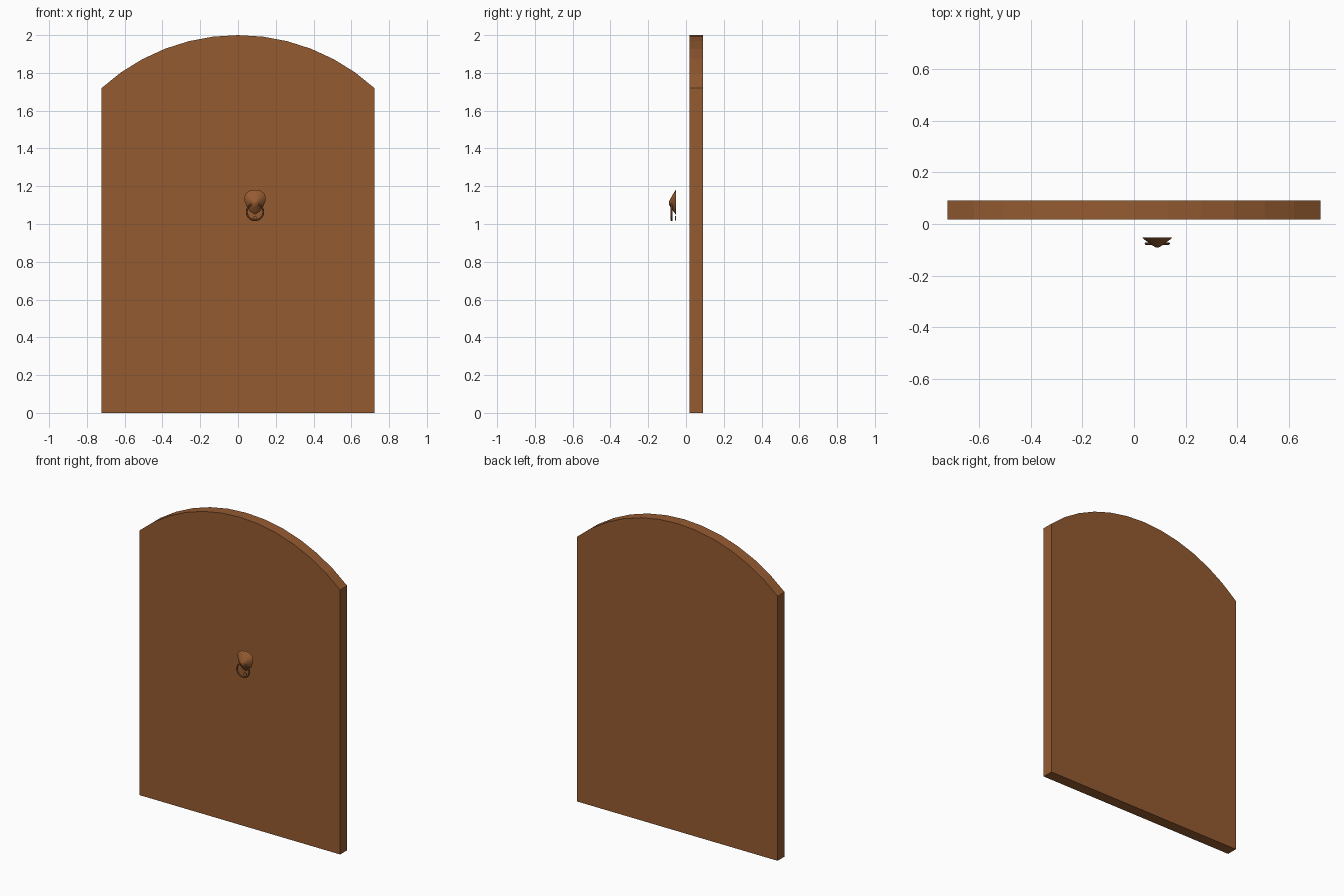
import bpy, bmesh, math
from mathutils import Vector

if "Cube" in bpy.data.objects:
    bpy.data.objects.remove(bpy.data.objects["Cube"])

wood = bpy.data.materials.new("warm brown")
wood.diffuse_color = (0.30, 0.105, 0.031, 1)
wood.use_nodes = True
wood.node_tree.nodes["Principled BSDF"].inputs["Base Color"].default_value = wood.diffuse_color


def loft(name, sections, smooth=False):
    """Skin a list of equal-length point loops and cap both ends."""
    bm = bmesh.new()
    loops = [[bm.verts.new(p) for p in s] for s in sections]
    n = len(loops[0])
    for a, b in zip(loops, loops[1:]):
        for i in range(n):
            j = (i + 1) % n
            bm.faces.new((a[i], a[j], b[j], b[i]))
    bm.faces.new(loops[0])
    bm.faces.new(loops[-1])
    bmesh.ops.recalc_face_normals(bm, faces=bm.faces)
    me = bpy.data.meshes.new(name)
    bm.to_mesh(me)
    bm.free()
    ob = bpy.data.objects.new(name, me)
    bpy.context.collection.objects.link(ob)
    finish(ob, smooth)
    return ob


def finish(ob, smooth):
    ob.data.materials.append(wood)
    if smooth:
        bpy.ops.object.select_all(action='DESELECT')
        ob.select_set(True)
        bpy.context.view_layer.objects.active = ob
        bpy.ops.object.shade_smooth_by_angle(angle=math.radians(40))


# Door slab with a segmental arched top
W, SPRING, TOP = 0.722, 1.72, 2.0
rise = TOP - SPRING
R = (W * W + rise * rise) / (2 * rise)
half = math.asin(W / R)
SEG = 12
outline = [(-W, 0), (W, 0)]
for i in range(SEG + 1):
    a = half - 2 * half * i / SEG
    outline.append((R * math.sin(a), TOP - R + R * math.cos(a)))
loft("door_slab", [[(x, y, z) for x, z in outline] for y in (0.018, 0.09)])

# Knocker mount: shield-like boss tapering forward
CX, CZ = 0.09, 1.11
side = [(0.028, 1.176), (0.049, 1.162), (0.057, 1.143),
        (0.054, 1.118), (0.043, 1.09), (0.026, 1.066)]
shield = [(0, 1.181)] + side + [(0, 1.05)] + [(-x, z) for x, z in reversed(side)]
sections = [[(CX + x * s, y, CZ + (z - CZ) * s) for x, z in shield]
            for y, s in ((-0.053, 1.0), (-0.058, 0.92), (-0.069, 0.66),
                         (-0.082, 0.36), (-0.09, 0.12))]
loft("knocker_mount", sections, True)

# Knocker ring hanging from the mount
bpy.ops.mesh.primitive_torus_add(
    location=(CX, -0.076, 1.064), rotation=(math.pi / 2, 0, 0),
    major_radius=0.044, minor_radius=0.005, major_segments=24, minor_segments=8)
ring = bpy.context.object
ring.name = "knocker_ring"
finish(ring, True)

# Small strike plate behind the ring
bpy.ops.mesh.primitive_cylinder_add(
    vertices=16, radius=0.012, depth=0.006,
    location=(CX, -0.055, 1.03), rotation=(math.pi / 2, 0, 0))
plate = bpy.context.object
plate.name = "strike_plate"
finish(plate, True)
